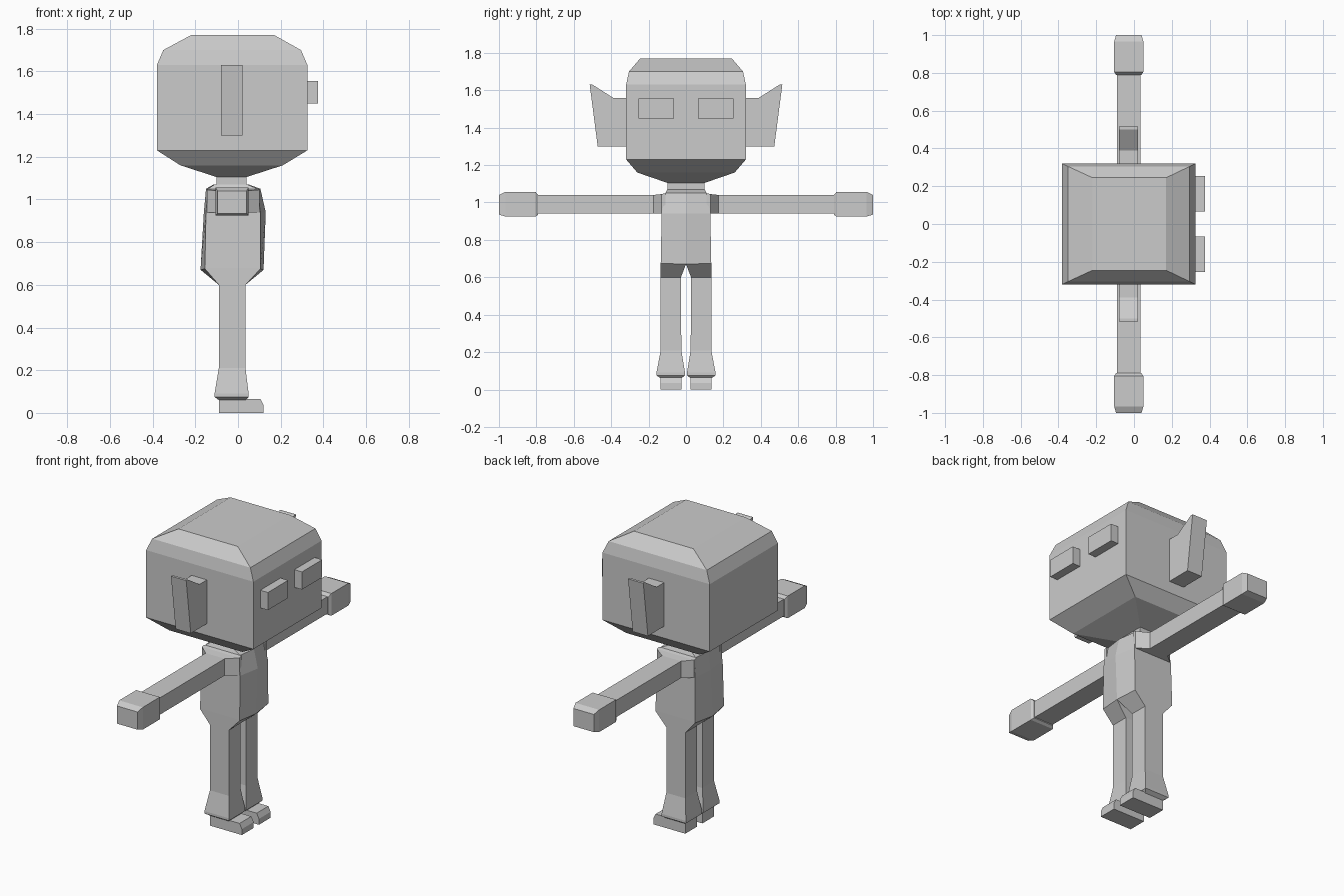
import bpy

cube = bpy.data.objects.get("Cube")
if cube:
    bpy.data.objects.remove(cube, do_unlink=True)

grey = bpy.data.materials.new("plain_grey")
grey.use_nodes = True
tone = (0.6, 0.6, 0.6, 1)
grey.diffuse_color = tone
grey.node_tree.nodes["Principled BSDF"].inputs["Base Color"].default_value = tone


def loft(name, rings):
    """Skin a stack of matching point rings and cap both ends."""
    n = len(rings[0])
    verts = [p for ring in rings for p in ring]
    faces = [list(range(n))[::-1], list(range(len(verts) - n, len(verts)))]
    for r in range(len(rings) - 1):
        for i in range(n):
            j = (i + 1) % n
            faces.append([r * n + i, r * n + j, (r + 1) * n + j, (r + 1) * n + i])
    mesh = bpy.data.meshes.new(name)
    mesh.from_pydata(verts, [], faces)
    mesh.materials.append(grey)
    obj = bpy.data.objects.new(name, mesh)
    bpy.context.collection.objects.link(obj)
    bpy.ops.object.select_all(action="DESELECT")
    obj.select_set(True)
    bpy.context.view_layer.objects.active = obj
    bpy.ops.object.mode_set(mode="EDIT")
    bpy.ops.mesh.select_all(action="SELECT")
    bpy.ops.mesh.normals_make_consistent(inside=False)
    bpy.ops.object.mode_set(mode="OBJECT")


def level(z, x0, x1, y0, y1):
    return [(x0, y0, z), (x1, y0, z), (x1, y1, z), (x0, y1, z)]


def slice_y(y, x0, x1, z0, z1):
    return [(x0, y, z0), (x1, y, z0), (x1, y, z1), (x0, y, z1)]


def pair(name, rings):
    """Build a part on the +y side and its mirror on the -y side."""
    loft(name + "_a", rings)
    loft(name + "_b", [[(x, -y, z) for x, y, z in ring] for ring in rings])


# Head: bevelled block
loft("head", [level(z, x0, x1, -y, y) for z, x0, x1, y in [
    (1.105, -0.10, 0.04, 0.10), (1.16, -0.27, 0.21, 0.26), (1.23, -0.38, 0.325, 0.32),
    (1.63, -0.38, 0.325, 0.32), (1.70, -0.35, 0.295, 0.305), (1.77, -0.22, 0.17, 0.245)]])

# Eyes and pointed ears
pair("eye", [level(z, 0.30, 0.375, 0.065, 0.255) for z in (1.45, 1.555)])
ear = [(0.30, 1.30), (0.472, 1.30), (0.515, 1.63), (0.50, 1.63), (0.39, 1.56), (0.30, 1.56)]
pair("ear", [[(x, y, z) for y, z in ear] for x in (-0.08, 0.02)])

# Neck
loft("neck", [level(z, -0.10, 0.04, -0.10, 0.10) for z in (1.05, 1.115)])


# Torso: side edges with a slightly raised centre line front and back
def torso_ring(z, back, back_mid, front, front_mid, y):
    return [(back, -y, z), (front, -y, z), (front_mid, 0, z),
            (front, y, z), (back, y, z), (back_mid, 0, z)]


loft("torso", [torso_ring(*r) for r in [
    (0.68, -0.155, -0.175, 0.105, 0.12, 0.135), (0.94, -0.15, -0.16, 0.105, 0.13, 0.13),
    (1.05, -0.14, -0.15, 0.09, 0.105, 0.11), (1.07, -0.11, -0.115, 0.045, 0.05, 0.10)]])

# Hips taper into each leg and leave a notch between
pair("hip", [
    [(-0.175, 0, 0.68), (0.12, 0, 0.68), (0.105, 0.135, 0.68), (-0.155, 0.135, 0.68)],
    [(-0.175, 0, 0.67), (0.12, 0, 0.67), (0.105, 0.135, 0.675), (-0.155, 0.135, 0.675)],
    level(0.60, -0.09, 0.035, 0.027, 0.135)])

# Legs with flared trouser cuffs
pair("leg", [level(*r) for r in [
    (0.62, -0.09, 0.035, 0.027, 0.135), (0.21, -0.09, 0.035, 0.025, 0.135),
    (0.09, -0.11, 0.05, 0.005, 0.158), (0.075, -0.11, 0.05, 0.005, 0.158),
    (0.06, -0.09, 0.035, 0.025, 0.135)]])

# Feet with a cut-off toe
foot = [(-0.09, 0), (0.12, 0), (0.12, 0.035), (0.105, 0.065), (-0.09, 0.065)]
pair("foot", [[(x, y, z) for x, z in foot] for y in (0.025, 0.135)])

# Shoulders, arms and block hands
pair("shoulder", [slice_y(*r) for r in [
    (0.11, -0.145, 0.10, 0.94, 1.05), (0.13, -0.145, 0.10, 0.94, 1.045),
    (0.175, -0.09, 0.035, 0.94, 1.04)]])
pair("arm", [slice_y(y, -0.09, 0.035, 0.94, 1.04) for y in (0.15, 0.81)])
pair("hand", [slice_y(*r) for r in [
    (0.79, -0.095, 0.04, 0.935, 1.04), (0.805, -0.105, 0.05, 0.925, 1.057),
    (0.965, -0.105, 0.05, 0.925, 1.057), (1.0, -0.095, 0.04, 0.935, 1.04)]])
